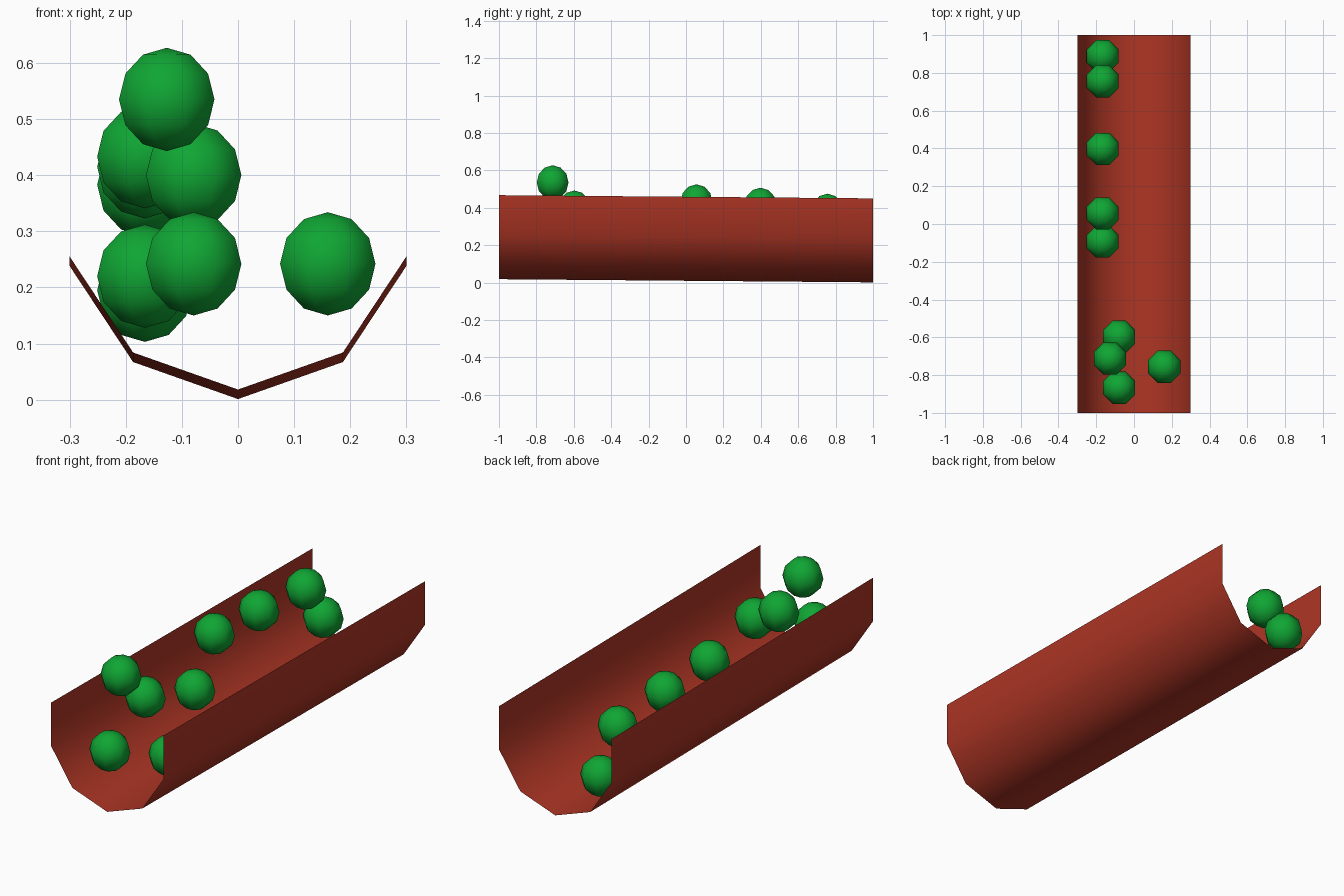
import bpy, bmesh, math
from mathutils import Matrix

if "Cube" in bpy.data.objects:
    bpy.data.objects.remove(bpy.data.objects["Cube"])


def material(name, colour):
    m = bpy.data.materials.new(name)
    m.diffuse_color = (*colour, 1.0)
    m.use_nodes = True
    m.node_tree.nodes["Principled BSDF"].inputs["Base Color"].default_value = m.diffuse_color
    return m


def add_object(name, bm, mat):
    for f in bm.faces:
        f.smooth = True
    mesh = bpy.data.meshes.new(name)
    bm.to_mesh(mesh)
    bm.free()
    mesh.materials.append(mat)
    ob = bpy.data.objects.new(name, mesh)
    bpy.context.collection.objects.link(ob)
    return ob


red = material("brick red", (0.42, 0.036, 0.018))
green = material("leaf green", (0.005, 0.38, 0.034))

# Trough: thin open sheet, half profile mirrored, tilted slightly down to the back
half = [(0.3, 0.45), (0.3, 0.238), (0.187, 0.067), (0.0, 0.001)]
profile = [(-x, z) for x, z in half] + half[-2::-1]
front_rise = 0.017
bm = bmesh.new()
front = [bm.verts.new((x, -1, z + front_rise)) for x, z in profile]
back = [bm.verts.new((x, 1, z)) for x, z in profile]
for i in range(len(profile) - 1):
    bm.faces.new((front[i], front[i + 1], back[i + 1], back[i]))
add_object("trough", bm, red)

# Balls: eight-sided low spheres with flat sides facing the axes
balls = [
    (-0.166, 0.889, 0.195), (-0.166, 0.756, 0.383), (-0.166, 0.398, 0.415),
    (-0.166, 0.056, 0.433), (-0.166, -0.093, 0.220), (-0.079, -0.597, 0.400),
    (-0.127, -0.713, 0.535), (-0.079, -0.867, 0.242), (0.160, -0.756, 0.242),
]
for i, loc in enumerate(balls):
    bm = bmesh.new()
    bmesh.ops.create_uvsphere(bm, u_segments=8, v_segments=6, radius=0.092,
                              matrix=Matrix.Rotation(math.pi / 8, 4, 'Z'))
    add_object(f"ball_{i + 1}", bm, green).location = loc
